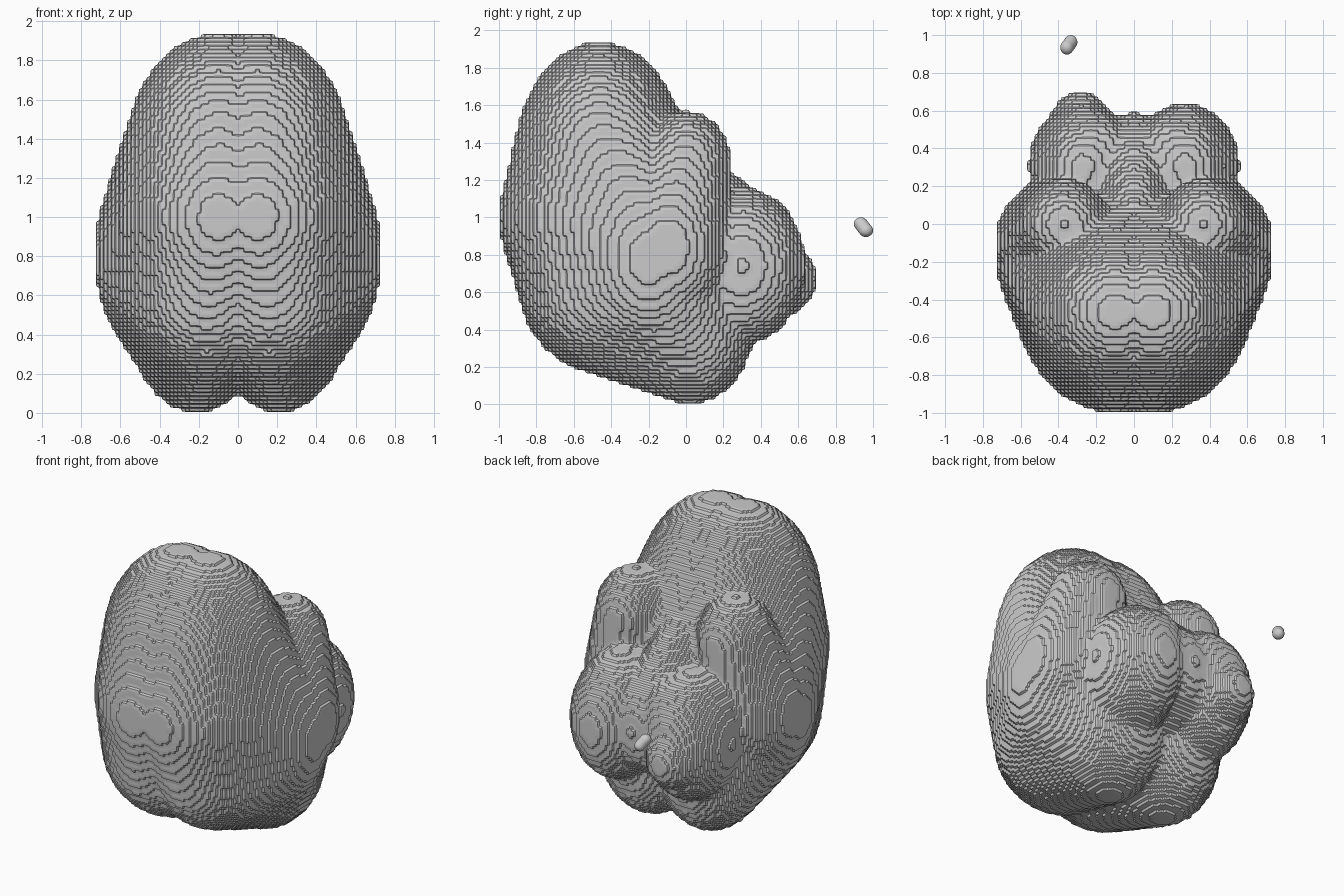
import bpy, bmesh
from mathutils import Matrix, Vector

if "Cube" in bpy.data.objects:
    bpy.data.objects.remove(bpy.data.objects["Cube"])


def ellipsoid(bm, centre, radii):
    m = Matrix.Translation(Vector(centre)) @ Matrix.Diagonal((*radii, 1.0))
    bmesh.ops.create_icosphere(bm, subdivisions=4, radius=1.0, matrix=m)


def hull(target, parts, side=1):
    # stretch one smooth skin around several ellipsoids and add it to target
    bm = bmesh.new()
    for c, r in parts:
        ellipsoid(bm, (side * c[0], c[1], c[2]), r)
    res = bmesh.ops.convex_hull(bm, input=bm.verts)
    inner = {e for k in ("geom_interior", "geom_unused") for e in res[k]
             if isinstance(e, bmesh.types.BMVert)}
    bmesh.ops.delete(bm, geom=list(inner), context='VERTS')
    bmesh.ops.recalc_face_normals(bm, faces=bm.faces)
    me = bpy.data.meshes.new("tmp")
    bm.to_mesh(me)
    bm.free()
    target.from_mesh(me)
    bpy.data.meshes.remove(me)


def make(name, bm):
    me = bpy.data.meshes.new(name)
    bm.to_mesh(me)
    bm.free()
    ob = bpy.data.objects.new(name, me)
    bpy.context.collection.objects.link(ob)
    return ob


def smooth(ob, name, count):
    s = ob.modifiers.new(name, 'SMOOTH')
    s.factor = 0.5
    s.iterations = count


# centre and radii of the pieces of one half
cerebrum = [
    ((0.10, -0.46, 1.30), (0.48, 0.46, 0.64)),   # frontal
    ((0.10, -0.40, 1.00), (0.53, 0.60, 0.58)),   # crown
    ((0.16, -0.42, 0.62), (0.44, 0.47, 0.46)),   # lower front
    ((0.42, -0.20, 0.78), (0.31, 0.38, 0.50)),   # side
    ((0.21, 0.02, 0.44), (0.34, 0.35, 0.44)),    # occipital
]
temporal = [
    ((0.37, 0.00, 1.30), (0.24, 0.24, 0.27)),    # tip
    ((0.47, -0.10, 0.84), (0.265, 0.32, 0.42)),  # rear
]
cerebellum = [
    ((0.27, 0.30, 0.74), (0.29, 0.34, 0.42)),
    ((0.20, 0.39, 0.92), (0.20, 0.19, 0.20)),
]
brain_stem = [
    ((0, -0.02, 1.25), (0.14, 0.16, 0.16)),
    ((0, 0.24, 0.78), (0.26, 0.35, 0.38)),
]

bm = bmesh.new()
for s in (1, -1):
    for group in (cerebrum, temporal, cerebellum):
        hull(bm, group, s)
hull(bm, brain_stem)
# slightly longer left side of the cerebellum
ellipsoid(bm, (-0.28, 0.50, 0.67), (0.18, 0.20, 0.20))

brain = make("brain", bm)
v = brain.modifiers.new("merge", 'REMESH')
v.mode = 'VOXEL'
v.voxel_size = 0.018
smooth(brain, "blend", 8)
# scan-like terraces: block remesh with slightly relaxed edges
r = brain.modifiers.new("steps", 'REMESH')
r.mode = 'BLOCKS'
r.octree_depth = 7
r.scale = 0.76
r.use_remove_disconnected = False
smooth(brain, "relax", 3)

# small loose fragment behind
bm = bmesh.new()
hull(bm, [((-0.335, 0.962, 0.93), (0.035, 0.038, 0.035)),
          ((-0.355, 0.935, 0.965), (0.035, 0.038, 0.035))])
make("loose_fragment", bm)
